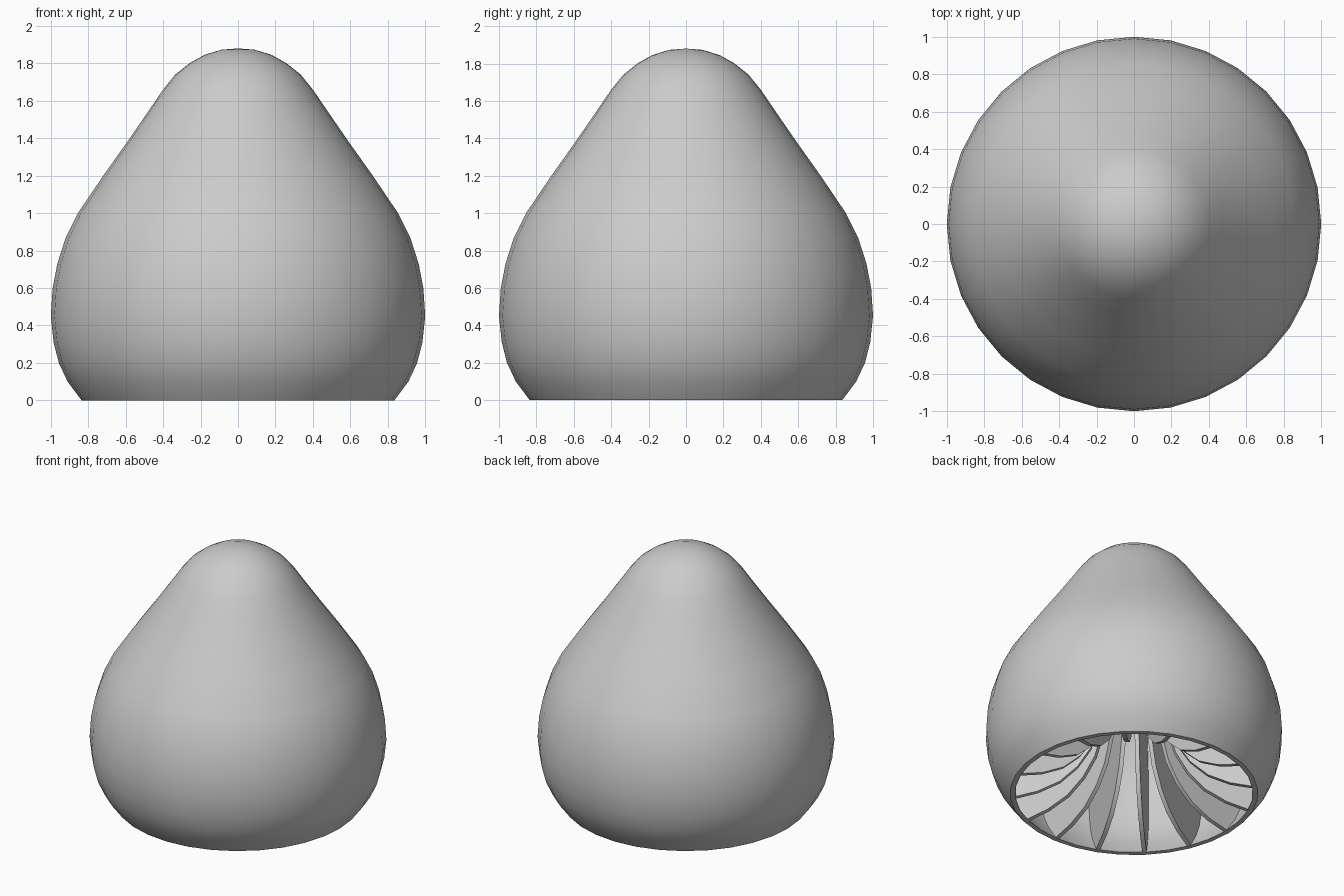
import bpy, bmesh, math
from mathutils import Matrix

cube = bpy.data.objects.get("Cube")
if cube:
    bpy.data.objects.remove(cube, do_unlink=True)

grey = bpy.data.materials.new("plain_grey")
grey.use_nodes = True
colour = (0.6, 0.6, 0.6, 1)
grey.diffuse_color = colour
grey.node_tree.nodes["Principled BSDF"].inputs["Base Color"].default_value = colour

SIDES, RIBS = 32, 16
WALL = 0.035
RIB_THICK = 0.03

# Outer outline of the dome: radius, height
OUTLINE = [(.835, 0), (.91, .1), (.957, .2), (.985, .31), (1, .45), (.99, .6),
           (.965, .73), (.92, .87), (.855, 1), (.72, 1.2), (.585, 1.39),
           (.475, 1.55), (.4, 1.66), (.335, 1.74), (.26, 1.8), (.18, 1.845),
           (.09, 1.873), (0, 1.88)]
# Inner edge of a rib, from the rim up to the hub
RIB_EDGE = [(.81, .003), (.65, .04), (.5, .11), (.38, .22), (.29, .36),
            (.23, .55), (.19, .8), (.16, 1.2), (.14, 1.6)]


def inset(outline, d):
    """Offset the outline inwards, keeping its first height and the axis."""
    out = []
    last = len(outline) - 1
    for i, (r, z) in enumerate(outline):
        r0, z0 = outline[max(i - 1, 0)]
        r1, z1 = outline[min(i + 1, last)]
        n = math.hypot(r1 - r0, z1 - z0)
        out.append((max(r - d * (z1 - z0) / n, 0), z + d * (r1 - r0) / n))
    out[0] = (outline[0][0] - WALL, 0)
    out[-1] = (0, outline[-1][1] - d)
    return out


def finish(name, bm):
    bmesh.ops.recalc_face_normals(bm, faces=bm.faces)
    mesh = bpy.data.meshes.new(name)
    bm.to_mesh(mesh)
    bm.free()
    mesh.materials.append(grey)
    ob = bpy.data.objects.new(name, mesh)
    bpy.context.collection.objects.link(ob)
    bpy.ops.object.select_all(action='DESELECT')
    ob.select_set(True)
    bpy.context.view_layer.objects.active = ob
    bpy.ops.object.shade_smooth_by_angle(angle=math.radians(35))
    return ob


# Dome shell: outer wall, flat rim and inner wall spun in one go
bm = bmesh.new()
loop = inset(OUTLINE, WALL)[::-1] + OUTLINE
verts = [bm.verts.new((r, 0, z)) for r, z in loop]
edges = [bm.edges.new(pair) for pair in zip(verts, verts[1:])]
bmesh.ops.spin(bm, geom=verts + edges, cent=(0, 0, 0), axis=(0, 0, 1),
               angle=math.tau, steps=SIDES, use_duplicate=False)
bmesh.ops.remove_doubles(bm, verts=bm.verts, dist=0.0005)
finish("dome_shell", bm)

# Radial ribs: thin plates between the shell and the curved inner edge
bm = bmesh.new()
outer = inset(OUTLINE, WALL * 0.6)[1:-4]
section = RIB_EDGE + outer[::-1]
for i in range(RIBS):
    turn = Matrix.Rotation(math.tau * (i / RIBS + 1 / 8), 4, 'Z')
    sides = []
    for y in (-RIB_THICK / 2, RIB_THICK / 2):
        sides.append([bm.verts.new(turn @ Matrix.Translation((r, y, z)).translation)
                      for r, z in section])
    a, b = sides
    bm.faces.new(a)
    bm.faces.new(b[::-1])
    for j in range(len(a)):
        k = (j + 1) % len(a)
        bm.faces.new((a[j], b[j], b[k], a[k]))
finish("inner_ribs", bm)
